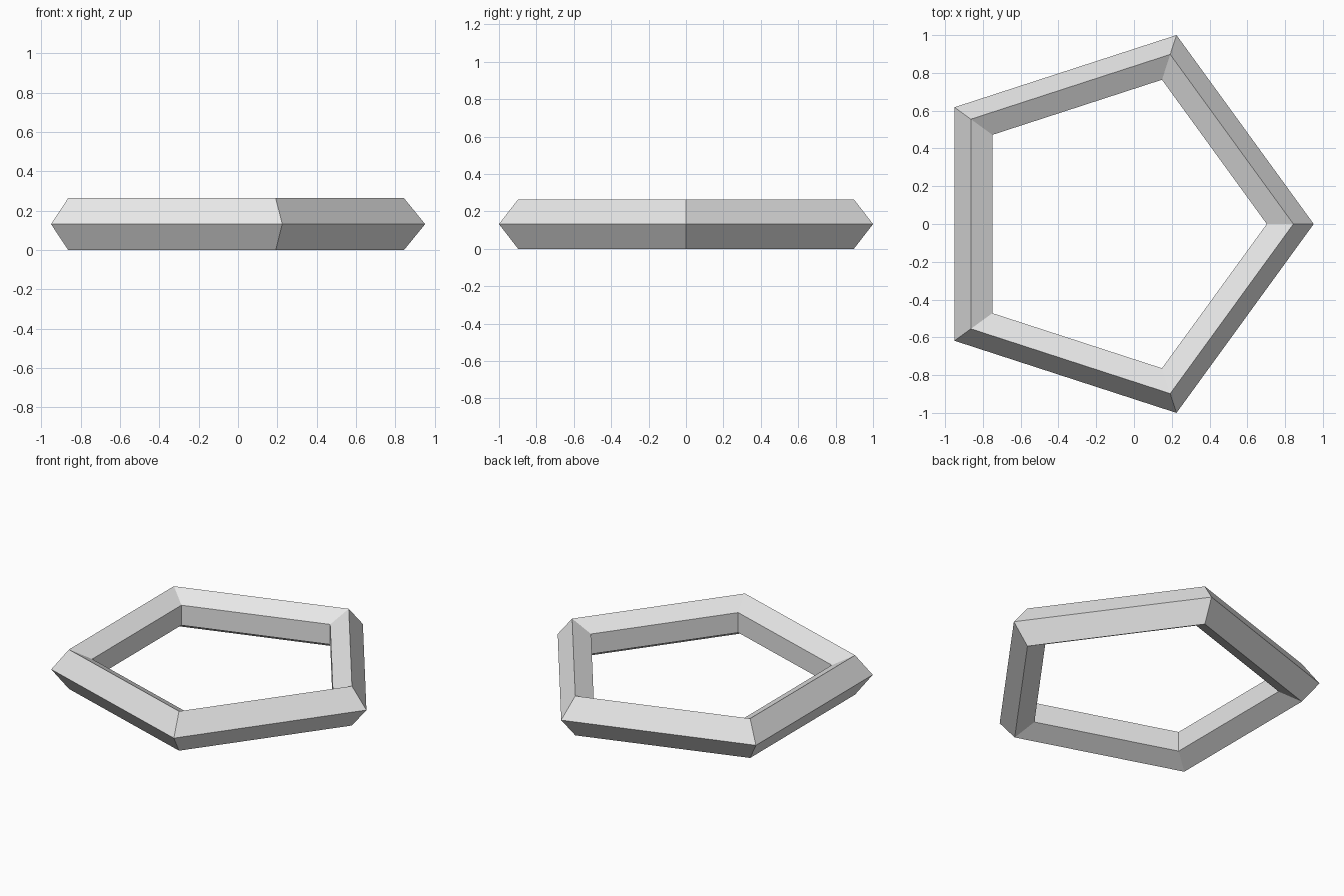
import bpy, bmesh, math

if "Cube" in bpy.data.objects:
    bpy.data.objects.remove(bpy.data.objects["Cube"])

SIDES = 5
CENTRE_X = -0.10
MID_Z = 0.132
# Tube cross-section: (distance from ring centre, height)
PROFILE = [(1.0515, 0.0), (0.944, 0.132), (0.803, 0.067),
           (0.803, -0.067), (0.944, -0.132)]

grey = bpy.data.materials.new("light_grey")
grey.diffuse_color = (0.8, 0.8, 0.8, 1.0)
grey.use_nodes = True
grey.node_tree.nodes["Principled BSDF"].inputs["Base Color"].default_value = grey.diffuse_color

# Five-sided ring: one profile per corner, bridged all the way round
bm = bmesh.new()
loops = []
for i in range(SIDES):
    a = math.tau * i / SIDES
    loops.append([bm.verts.new((CENTRE_X + r * math.cos(a), r * math.sin(a), MID_Z + z))
                  for r, z in PROFILE])
n = len(PROFILE)
for i in range(SIDES):
    here, ahead = loops[i], loops[(i + 1) % SIDES]
    for j in range(n):
        k = (j + 1) % n
        bm.faces.new((here[j], ahead[j], ahead[k], here[k]))
bmesh.ops.recalc_face_normals(bm, faces=bm.faces)

mesh = bpy.data.meshes.new("pentagon_ring")
bm.to_mesh(mesh)
bm.free()
mesh.materials.append(grey)
bpy.context.collection.objects.link(bpy.data.objects.new("pentagon_ring", mesh))
